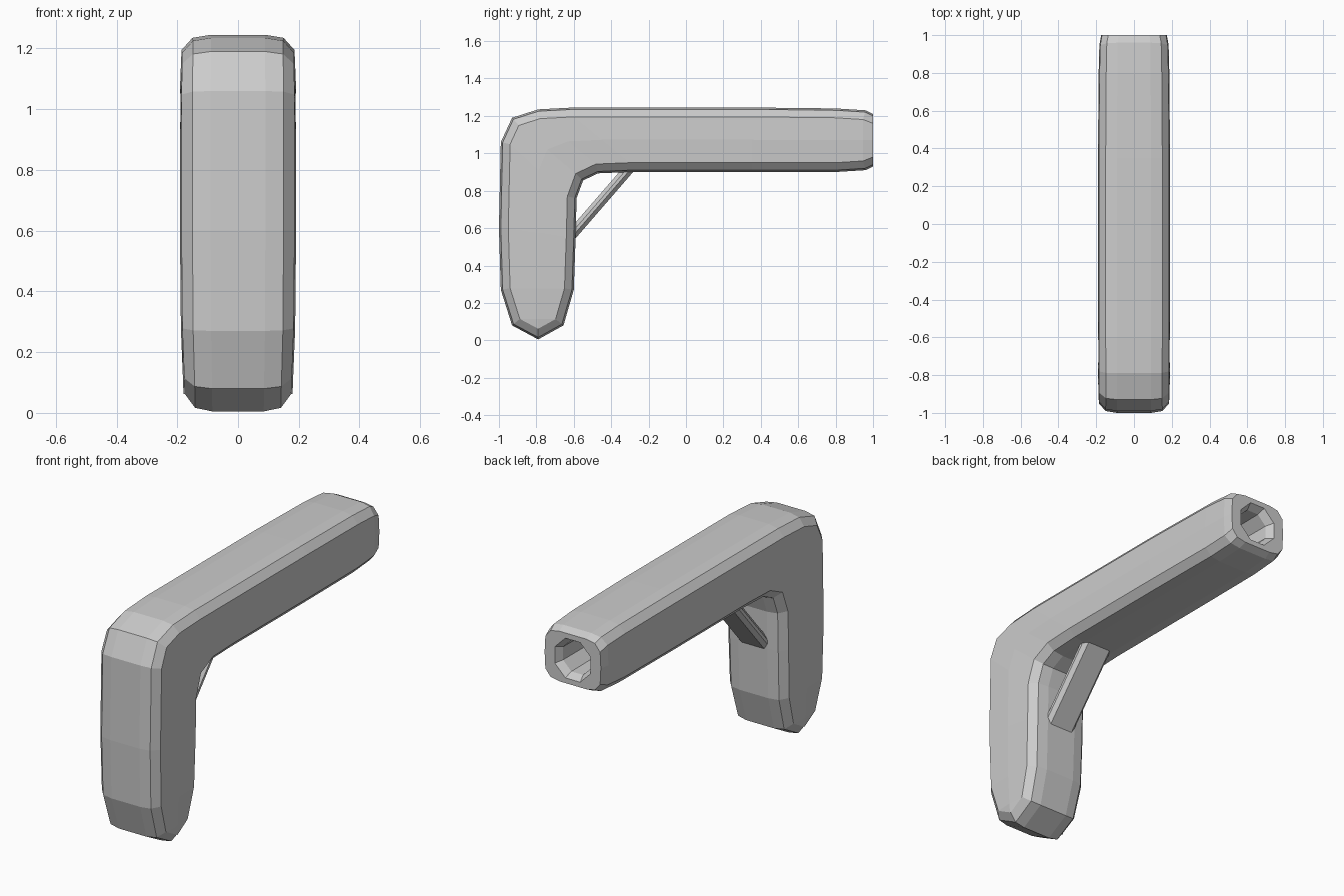
import bpy, bmesh, math
from mathutils import Vector

cube = bpy.data.objects.get("Cube")
if cube:
    bpy.data.objects.remove(cube)

grey = bpy.data.materials.new("light grey")
grey.use_nodes = True
colour = (0.6, 0.6, 0.6, 1)
grey.diffuse_color = colour
grey.node_tree.nodes["Principled BSDF"].inputs["Base Color"].default_value = colour

# Stations along the body: outer (y, z), inner (y, z), width factor
TIP = (-0.79, 0.005)
STATIONS = [
    (TIP, TIP, 0.94),
    ((-0.93, 0.08), (-0.655, 0.08), 0.95),
    ((-0.99, 0.27), (-0.60, 0.27), 0.985),
    ((-1.0, 0.60), (-0.59, 0.55), 1),
    ((-0.99, 1.06), (-0.585, 0.76), 1),
    ((-0.93, 1.19), (-0.55, 0.855), 0.99),
    ((-0.79, 1.235), (-0.47, 0.893), 0.99),
    ((-0.60, 1.245), (-0.30, 0.90), 1),
    ((0.35, 1.245), (0.35, 0.90), 1),
    ((0.80, 1.24), (0.80, 0.90), 0.98),
    ((0.96, 1.23), (0.96, 0.91), 0.96),
    ((1.0, 1.21), (1.0, 0.93), 0.91),
]


def inward_normals(points):
    """Mitred normals pointing to the right of an open path."""
    result = []
    for k, p in enumerate(points):
        sides = []
        for a, b in ((k - 1, k), (k, k + 1)):
            if a >= 0 and b < len(points):
                d = (points[b] - points[a]).normalized()
                sides.append(Vector((d.y, -d.x)))
        n = sum(sides, Vector((0, 0))).normalized()
        result.append(n / max(0.5, n.dot(sides[0])))
    result[0], result[-1] = Vector((0, 1)), Vector((0, -1))
    return result


def finish(name, bm):
    bmesh.ops.remove_doubles(bm, verts=bm.verts, dist=0.0005)
    bmesh.ops.recalc_face_normals(bm, faces=bm.faces)
    mesh = bpy.data.meshes.new(name)
    bm.to_mesh(mesh)
    bm.free()
    mesh.materials.append(grey)
    obj = bpy.data.objects.new(name, mesh)
    bpy.context.collection.objects.link(obj)
    return obj


# Body: chamfered tube swept round the bend, with a bore in its back end
outer = [Vector(s[0]) for s in STATIONS]
inner = [Vector(s[1]) for s in STATIONS]
normals = inward_normals(inner[:0:-1] + outer)
last = len(STATIONS) - 1

rings = []
for k, (o, i) in enumerate(zip(outer, inner)):
    w = STATIONS[k][2]
    n_out, n_in = normals[last + k], normals[last - k]

    def edge(x, p, n, inset):
        q = p + n * inset
        return Vector((x * w, q.x, q.y))

    def half(side):
        mid = (o + n_out * 0.05 + i + n_in * 0.05) / 2
        return [edge(side * 0.09, o, n_out, 0), edge(side * 0.15, o, n_out, 0.01),
                edge(side * 0.186, o, n_out, 0.05), edge(side * 0.191, mid, n_out, 0),
                edge(side * 0.186, i, n_in, 0.05), edge(side * 0.15, i, n_in, 0.01),
                edge(side * 0.09, i, n_in, 0)]

    rings.append(half(1) + half(-1)[::-1])

BORE_Z = 1.07
step = math.pi / 4
for radius, y in ((0.12, 1.0), (0.095, 0.96), (0.09, 0.6)):
    ring = []
    for p in rings[last]:
        a = (math.floor(math.atan2(p.z - BORE_Z, p.x) / step) + 0.5) * step
        ring.append(Vector((radius * math.cos(a), y, BORE_Z + radius * math.sin(a))))
    rings.append(ring)

bm = bmesh.new()
loops = [[bm.verts.new(p) for p in ring] for ring in rings]
for a, b in zip(loops, loops[1:]):
    for k in range(len(a)):
        j = (k + 1) % len(a)
        bm.faces.new((a[k], a[j], b[j], b[k]))
bm.faces.new(loops[-1])
finish("body", bm)

# Strut: chamfered bar across the inside of the bend
start, end = Vector((0, -0.63, 0.542)), Vector((0, -0.28, 0.946))
bm = bmesh.new()
bmesh.ops.create_cube(bm, size=1)
bmesh.ops.scale(bm, vec=(0.18, 0.056, (end - start).length), verts=bm.verts)
long_edges = [e for e in bm.edges
              if abs(e.verts[0].co.z - e.verts[1].co.z) > 0.1]
bmesh.ops.bevel(bm, geom=long_edges, offset=0.02, segments=1, affect='EDGES')
strut = finish("strut", bm)
strut.location = (start + end) / 2
d = end - start
strut.rotation_euler.x = -math.atan2(d.y, d.z)
